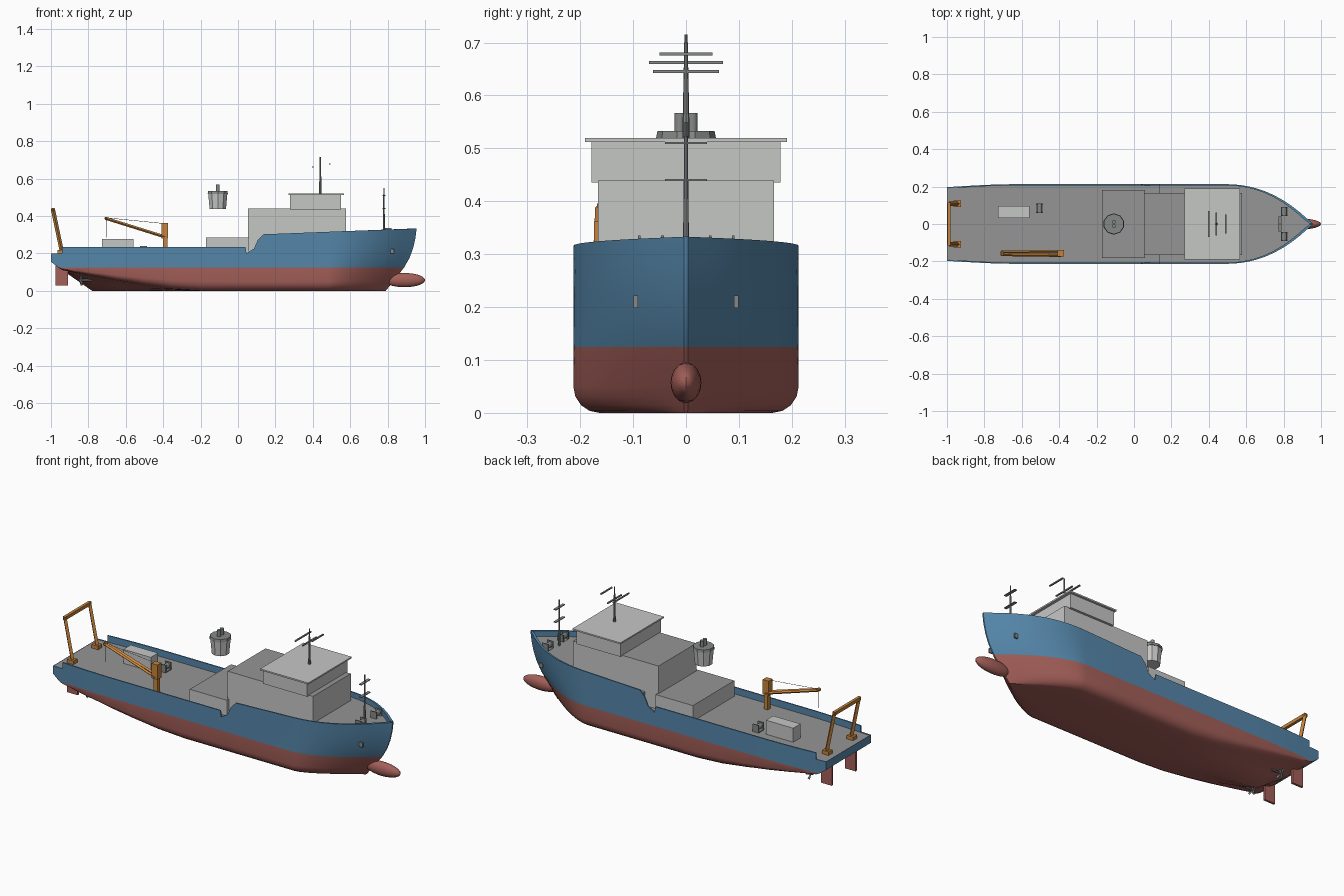
import bpy, bmesh, math
from mathutils import Vector

cube = bpy.data.objects.get("Cube")
if cube:
    bpy.data.objects.remove(cube, do_unlink=True)


def material(name, rgb):
    m = bpy.data.materials.new(name)
    m.use_nodes = True
    m.diffuse_color = (*rgb, 1)
    m.node_tree.nodes["Principled BSDF"].inputs["Base Color"].default_value = (*rgb, 1)
    return m


BLUE = material("hull_blue", (0.09, 0.24, 0.40))
RED = material("bottom_red", (0.37, 0.115, 0.10))
DECK = material("deck_grey", (0.30, 0.30, 0.30))
HOUSE = material("house_grey", (0.56, 0.57, 0.56))
ORANGE = material("crane_orange", (0.55, 0.23, 0.045))
METAL = material("mast_grey", (0.24, 0.25, 0.25))


def finish(name, bm, mats, smooth=False):
    bmesh.ops.recalc_face_normals(bm, faces=bm.faces)
    mesh = bpy.data.meshes.new(name)
    bm.to_mesh(mesh)
    bm.free()
    ob = bpy.data.objects.new(name, mesh)
    bpy.context.collection.objects.link(ob)
    for m in mats:
        mesh.materials.append(m)
    if smooth:
        bpy.ops.object.select_all(action='DESELECT')
        ob.select_set(True)
        bpy.context.view_layer.objects.active = ob
        bpy.ops.object.shade_smooth_by_angle(angle=math.radians(35))
    return ob


def box(name, x, y, z, mat, top=None):
    """Box from (min, max) ranges, with an optional material on its top."""
    bm = bmesh.new()
    bmesh.ops.create_cube(bm, size=1)
    for v in bm.verts:
        v.co = [r[0] if c < 0 else r[1] for c, r in zip(v.co, (x, y, z))]
    for f in bm.faces:
        if top and f.calc_center_median().z > z[1] - 1e-4:
            f.material_index = 1
    return finish(name, bm, [mat, top] if top else [mat])


def rod(name, a, b, r, mat, sides=8, r2=None):
    a, b = Vector(a), Vector(b)
    bm = bmesh.new()
    bmesh.ops.create_cone(bm, cap_ends=True, segments=sides, radius1=r,
                          radius2=r if r2 is None else r2, depth=(b - a).length)
    turn = (b - a).to_track_quat('Z', 'Y')
    for v in bm.verts:
        v.co = turn @ v.co + (a + b) / 2
    return finish(name, bm, [mat], sides > 6)


def interp(x, pts):
    if x <= pts[0][0]:
        return pts[0][1]
    for (x0, v0), (x1, v1) in zip(pts, pts[1:]):
        if x <= x1:
            return v0 + (v1 - v0) * (x - x0) / (x1 - x0)
    return pts[-1][1]


# Hull lines
BEAM = [(-1, 0.197), (-0.8, 0.209), (-0.65, 0.213)]
KEEL = [(-1, 0.155), (-0.96, 0.124), (-0.78, 0)]
SHEER = [(-0.94, 0.2), (-0.9399, 0.235), (0.04, 0.235), (0.045, 0.2), (0.085, 0.225),
         (0.105, 0.27), (0.135, 0.302), (0.5, 0.316), (0.955, 0.333)]
FLOOR = [(0.135, 0.198), (0.136, 0.275), (0.955, 0.302)]
STEM = [(0, 0.79), (0.05, 0.83), (0.11, 0.88), (0.19, 0.925), (0.26, 0.946), (0.333, 0.955)]
WATER, BILGE, FORE, TIP = 0.125, 0.05, 0.48, 0.955


def hull_point(s, y, z):
    """Pull a midship point into the pointed, raked bow."""
    u = max(0, (s - FORE) / (TIP - FORE))
    x = s if u == 0 else FORE + u * (interp(z, STEM) - FORE)
    power = interp(z, [(0, 1.35), (WATER, 1.7), (0.32, 2.25)])
    return Vector((x, y * max(0.018, 1 - u ** power), z))


def section(s):
    beam, keel, sheer = interp(s, BEAM), interp(s, KEEL), interp(s, SHEER)
    rise = 0.115 * max(0, (-0.25 - s) / 0.71) ** 1.3
    base = max(keel, rise)
    water = max(WATER, base)
    pts = [hull_point(s, 0, keel), hull_point(s, (beam - BILGE) / 2, (keel + base) / 2)]
    for i in range(5):
        a = math.pi / 8 * i
        z = base + (water - base) * BILGE * (1 - math.cos(a)) / WATER
        pts.append(hull_point(s, beam - BILGE * (1 - math.sin(a)), z))
    for f in (0, 0.25, 0.5, 0.75, 1):
        pts.append(hull_point(s, beam, water + (sheer - water) * f))
    rail = len(pts) - 1
    # bulwark inside and deck
    u = max(0, (s - FORE) / (TIP - FORE))
    inner = pts[-1] - Vector((0.014 * u, 0, 0))
    inner.y = max(0.001, inner.y - 0.007)
    floor = min(interp(s, FLOOR), sheer - 0.001)
    pts += [inner, Vector((inner.x, inner.y, floor)), Vector((inner.x, 0, floor))]
    return pts, rail


stations = [-1, -0.96, -0.94, -0.9399, -0.87, -0.78, -0.65, -0.5, -0.35, -0.2, 0.04, 0.045,
            0.085, 0.105, 0.135, 0.136, 0.3, FORE]
stations += [FORE + (TIP - FORE) * i / 14 for i in range(1, 15)]
bm = bmesh.new()
rings = []
for s in stations:
    pts, rail = section(s)
    left = [bm.verts.new(p) for p in pts]
    right = [left[i] if i in (0, len(pts) - 1) else bm.verts.new((p.x, -p.y, p.z))
             for i, p in enumerate(pts)]
    rings.append((left, right))


def face(verts, deck=False):
    f = bm.faces.new(list(dict.fromkeys(verts)))
    z = f.calc_center_median().z
    f.material_index = 2 if deck else (0 if z > WATER else 1)


last = len(pts) - 1
for a, b in zip(rings, rings[1:]):
    for side in (0, 1):
        for i in range(last):
            face((a[side][i], a[side][i + 1], b[side][i + 1], b[side][i]), i == last - 1)
for left, right in (rings[0], rings[-1]):
    for i in range(rail):
        face((left[i], left[i + 1], right[i + 1], right[i]))
finish("hull", bm, [BLUE, RED, DECK], True)

# Bulbous bow
bm = bmesh.new()
bmesh.ops.create_uvsphere(bm, u_segments=24, v_segments=14, radius=1)
for v in bm.verts:
    v.co = (0.89 + 0.11 * v.co.x, 0.029 * v.co.y, 0.057 + 0.038 * v.co.z)
finish("bow_bulb", bm, [RED], True)

# Rudders, propellers, anchors
for side, y in (("right", -0.105), ("left", 0.105)):
    box("rudder_" + side, (-0.975, -0.91), (y - 0.006, y + 0.006), (0.027, 0.14), RED)
    rod("propeller_shaft_" + side, (-0.85, y, 0.056), (-0.72, y, 0.056), 0.006, METAL)
    for k in range(4):
        a = math.pi / 2 * k + 0.4
        rod("propeller_blade_" + side, (-0.842, y, 0.056),
            (-0.836, y + 0.028 * math.cos(a), 0.056 + 0.028 * math.sin(a)), 0.003, METAL, 4, 0.008)
    yy = 0.095 if y > 0 else -0.095
    box("anchor_" + side, (0.815, 0.835), (yy - 0.004, yy + 0.004), (0.198, 0.222), METAL)

# Superstructure
box("lower_house", (-0.17, 0.06), (-0.182, 0.182), (0.19, 0.285), HOUSE, DECK)
box("main_house", (0.053, 0.578), (-0.166, 0.166), (0.19, 0.439), HOUSE, DECK)
box("bridge", (0.278, 0.55), (-0.179, 0.179), (0.435, 0.514), HOUSE)
box("bridge_roof", (0.27, 0.566), (-0.191, 0.191), (0.512, 0.52), HOUSE)

# Funnel with exhaust pipes
rod("funnel", (-0.108, 0, 0.437), (-0.108, 0, 0.52), 0.046, HOUSE, 10, 0.054)
rod("funnel_rim", (-0.108, 0, 0.518), (-0.108, 0, 0.533), 0.057, METAL, 10, 0.054)
for y in (-0.012, 0.012):
    rod("exhaust_pipe", (-0.108, y, 0.53), (-0.108, y, 0.567), 0.01, METAL, 12)

# Main mast and aerials
rod("main_mast", (0.44, 0, 0.515), (0.44, 0, 0.715), 0.007, METAL, 8, 0.003)
for x, z, half in ((0.44, 0.645, 0.062), (0.4, 0.662, 0.07), (0.49, 0.678, 0.05)):
    box("aerial_bar", (x - 0.004, x + 0.004), (-half, half), (z - 0.003, z + 0.003), METAL)

# Foremast and bow winches
rod("foremast", (0.78, 0, 0.29), (0.78, 0, 0.55), 0.006, METAL, 8, 0.003)
for z in (0.44, 0.51):
    box("foremast_bar", (0.772, 0.788), (-0.04, 0.04), (z - 0.002, z + 0.002), METAL)


def winch(name, x, y, z):
    for dy in (-0.024, 0.02):
        box(name + "_frame", (x - 0.018, x + 0.018), (y + dy, y + dy + 0.005), (z, z + 0.042), METAL)
    rod(name + "_drum", (x, y - 0.022, z + 0.022), (x, y + 0.022, z + 0.022), 0.014, METAL, 12)
    box(name + "_base", (x - 0.018, x + 0.018), (y - 0.024, y + 0.025), (z, z + 0.005), METAL)


winch("bow_winch_left", 0.803, 0.067, 0.293)
winch("bow_winch_right", 0.803, -0.067, 0.293)
winch("deck_winch", -0.505, 0.084, 0.198)
box("cargo_container", (-0.728, -0.56), (0.033, 0.097), (0.198, 0.276), HOUSE)

# Deck crane
box("crane_post", (-0.402, -0.378), (-0.168, -0.144), (0.198, 0.31), ORANGE)
box("crane_cab", (-0.41, -0.374), (-0.174, -0.14), (0.28, 0.362), ORANGE)
for y in (-0.168, -0.146):
    rod("crane_boom", (-0.39, y, 0.288), (-0.71, -0.157 + (y + 0.157) * 0.6, 0.388), 0.008, ORANGE, 4)
rod("crane_boom_head", (-0.705, -0.168, 0.387), (-0.705, -0.146, 0.387), 0.009, ORANGE)
rod("crane_stay", (-0.7, -0.157, 0.39), (-0.4, -0.157, 0.36), 0.0012, METAL, 4)
rod("crane_hook_wire", (-0.705, -0.157, 0.385), (-0.705, -0.157, 0.285), 0.0012, METAL, 4)

# Stern gantry
for y in (-0.108, 0.108):
    box("gantry_foot", (-0.965, -0.925), (y - 0.017, y + 0.017), (0.196, 0.218), ORANGE)
    rod("gantry_leg", (-0.942, y, 0.21), (-0.99, y, 0.438), 0.011, ORANGE, 4)
box("gantry_beam", (-0.998, -0.982), (-0.115, 0.115), (0.425, 0.443), ORANGE)
